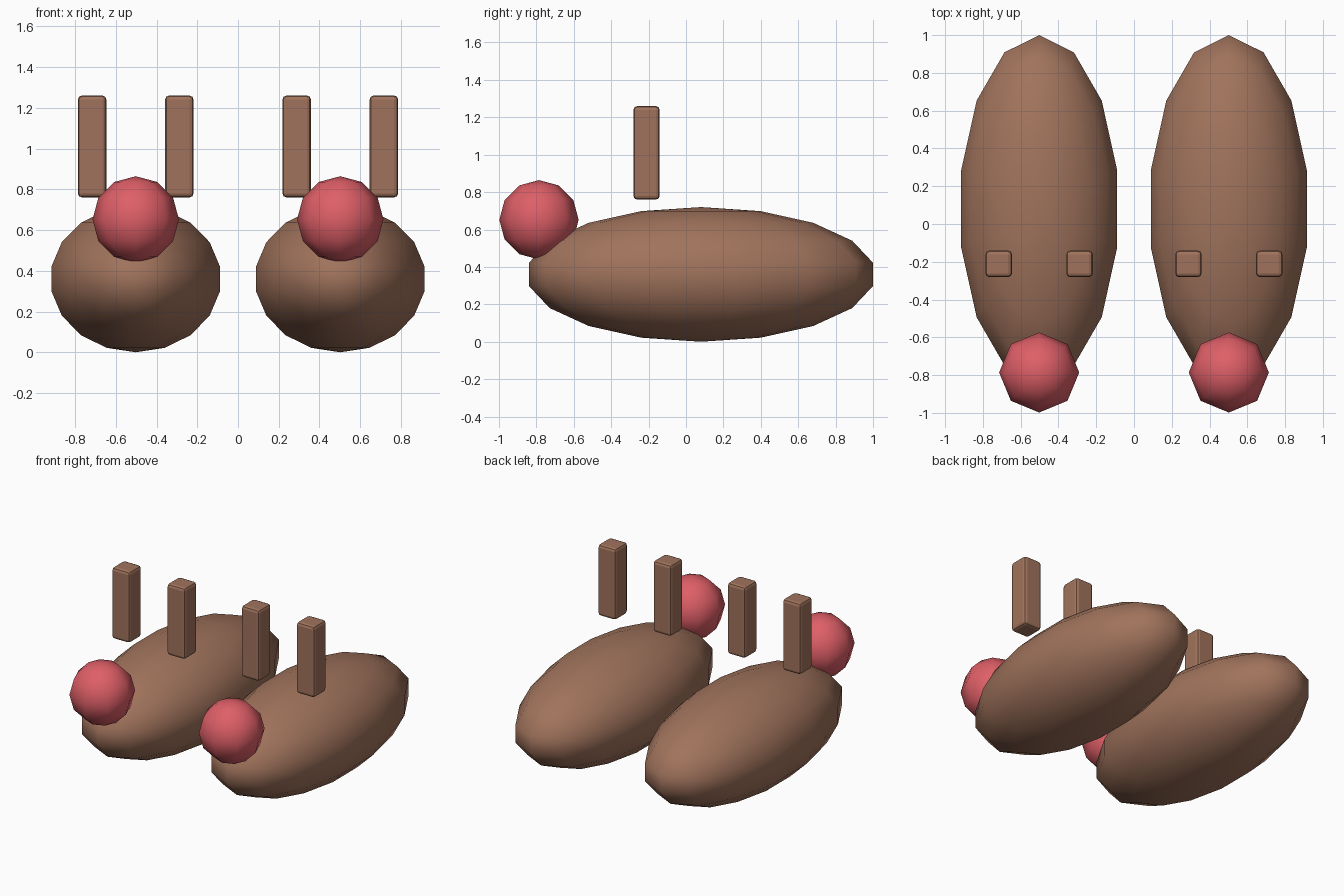
import bpy, bmesh
from mathutils import Matrix

if "Cube" in bpy.data.objects:
    bpy.data.objects.remove(bpy.data.objects["Cube"])


def material(name, rgb):
    m = bpy.data.materials.new(name)
    m.diffuse_color = (*rgb, 1.0)
    m.use_nodes = True
    m.node_tree.nodes["Principled BSDF"].inputs["Base Color"].default_value = m.diffuse_color
    return m


BROWN = material("warm brown", (0.352, 0.171, 0.107))
RED = material("soft red", (0.730, 0.114, 0.136))


def add_object(name, bm, mat, loc, smooth):
    mesh = bpy.data.meshes.new(name)
    for f in bm.faces:
        f.smooth = smooth
    bm.to_mesh(mesh)
    bm.free()
    mesh.materials.append(mat)
    ob = bpy.data.objects.new(name, mesh)
    ob.location = loc
    bpy.context.collection.objects.link(ob)
    return ob


def ellipsoid(name, mat, loc, radii, segments, rings):
    bm = bmesh.new()
    bmesh.ops.create_uvsphere(bm, u_segments=segments, v_segments=rings, radius=1.0,
                              matrix=Matrix.Diagonal((*radii, 1.0)))
    return add_object(name, bm, mat, loc, True)


def rounded_box(name, mat, loc, size, bevel):
    bm = bmesh.new()
    bmesh.ops.create_cube(bm, size=1.0, matrix=Matrix.Diagonal((*size, 1.0)))
    bmesh.ops.bevel(bm, geom=bm.edges[:], offset=bevel, segments=2,
                    profile=0.5, affect='EDGES')
    return add_object(name, bm, mat, loc, False)


for side, x in (("left", -0.502), ("right", 0.502)):
    # Long low-poly body, 14 sides and 9 rings
    ellipsoid(f"{side}_slipper_body", BROWN, (x, 0.08, 0.36), (0.43, 0.934, 0.36), 14, 9)
    # Round nose at the front
    ellipsoid(f"{side}_nose", RED, (x, -0.786, 0.652), (0.212, 0.212, 0.212), 8, 6)
    # Pair of upright ears floating above the body
    for ear, dx in (("outer", -0.214), ("inner", 0.214)):
        s = 1 if x < 0 else -1
        rounded_box(f"{side}_{ear}_ear", BROWN, (x + s * dx, -0.211, 1.01),
                    (0.14, 0.14, 0.50), 0.02)
